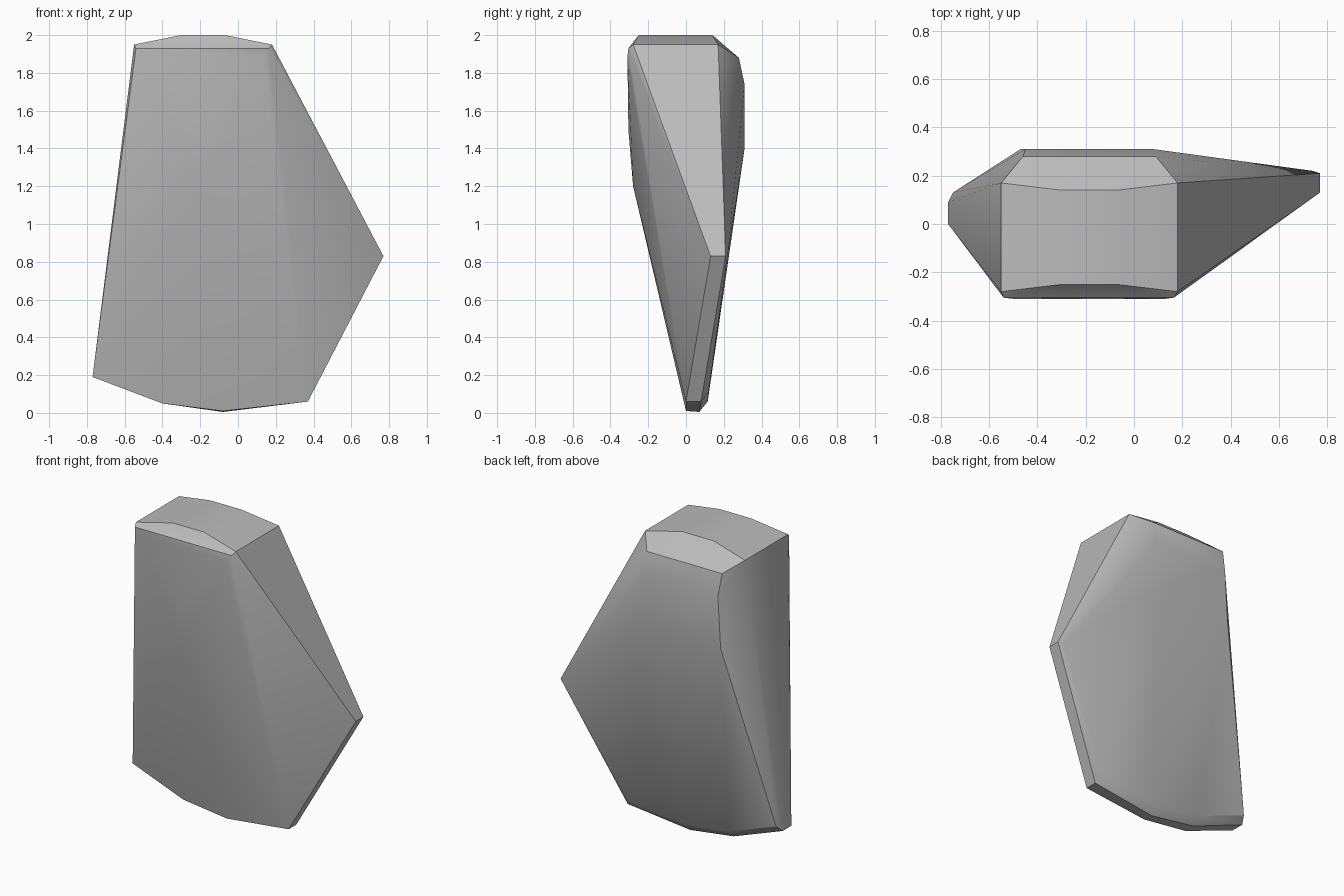
import bpy, bmesh, math

cube = bpy.data.objects.get("Cube")
if cube:
    bpy.data.objects.remove(cube, do_unlink=True)

stone = bpy.data.materials.new("stone_grey")
stone.use_nodes = True
GREY = (0.5, 0.5, 0.5, 1)
stone.diffuse_color = GREY
stone.node_tree.nodes["Principled BSDF"].inputs["Base Color"].default_value = GREY

# Front rim, crowned front face and lower edge
front = [(-.77, 0, .19), (-.40, 0, .05), (-.08, 0, .01), (.37, 0, .06),
         (.77, .13, .83), (-.2, -.28, 1.2), (-.2, -.305, 1.5)]
# Bevelled back rim, with an inner row set further back
back = [(-.77, .09, .19), (-.40, .075, .05), (-.08, .07, .005), (.37, .08, .06),
        (.77, .21, .83), (-.75, .13, .23), (-.40, .12, .10),
        (-.06, .115, .06), (.35, .12, .11), (.74, .22, .83)]
# Rounded shoulder across the upper back
shoulder = [(x, y, z) for x0, x1, y, z in
            ((-.47, .08, .31, 1.40), (-.45, .08, .31, 1.74), (-.46, .09, .28, 1.88))
            for x, y, z in ((x0, y, z), (x1, y, z))]
# Crowned top with small corner bevels
top = [(x, y, z) for x0, x1, y, z in
       ((-.54, .165, -.305, 1.93), (-.55, .18, -.28, 1.95), (-.55, .18, .17, 1.95),
        (-.30, -.07, -.25, 2.0), (-.30, -.07, .14, 2.0), (-.5, .13, -.31, 1.88))
       for x, y, z in ((x0, y, z), (x1, y, z))]

# Single faceted body wrapped around the control rims
bm = bmesh.new()
for p in front + back + shoulder + top:
    bm.verts.new(p)
hull = bmesh.ops.convex_hull(bm, input=bm.verts)
loose = [v for v in bm.verts if not v.link_faces]
bmesh.ops.delete(bm, geom=loose, context='VERTS')
bmesh.ops.recalc_face_normals(bm, faces=bm.faces)
mesh = bpy.data.meshes.new("blade_body")
bm.to_mesh(mesh)
bm.free()
mesh.materials.append(stone)
body = bpy.data.objects.new("blade_body", mesh)
bpy.context.collection.objects.link(body)
bpy.context.view_layer.objects.active = body
body.select_set(True)
bpy.ops.object.shade_smooth_by_angle(angle=math.radians(32))
